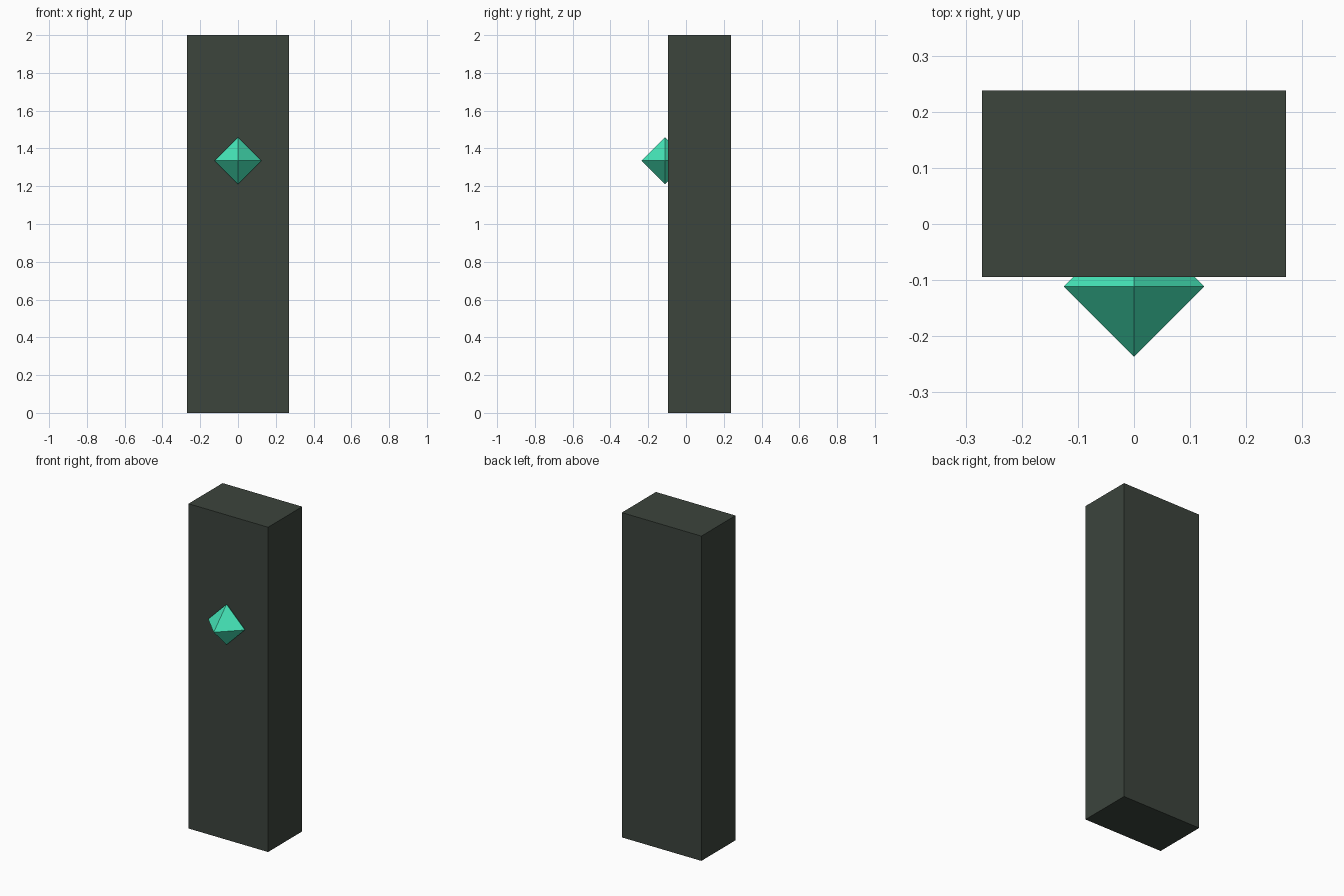
import bpy
import bmesh
from mathutils import Matrix

if "Cube" in bpy.data.objects:
    bpy.data.objects.remove(bpy.data.objects["Cube"])


def add_part(name, bm, color):
    mesh = bpy.data.meshes.new(name)
    bmesh.ops.recalc_face_normals(bm, faces=bm.faces)
    bm.to_mesh(mesh)
    bm.free()
    mat = bpy.data.materials.new(name + "_color")
    mat.diffuse_color = color
    mat.use_nodes = True
    mat.node_tree.nodes["Principled BSDF"].inputs["Base Color"].default_value = mat.diffuse_color
    mesh.materials.append(mat)
    obj = bpy.data.objects.new(name, mesh)
    bpy.context.collection.objects.link(obj)
    return obj


# Tall dark slab
bm = bmesh.new()
bmesh.ops.create_cube(bm, size=1, matrix=Matrix.Diagonal((0.542, 0.332, 2.0, 1)))
pillar = add_part("pillar", bm, (0.045, 0.058, 0.046, 1))
pillar.location = (0, 0.0715, 1.0)

# Octahedral gem, its back point sunk into the slab
bm = bmesh.new()
r = 0.125
rim = [bm.verts.new(p) for p in ((r, 0, 0), (0, r, 0), (-r, 0, 0), (0, -r, 0))]
for z in (r, -r):
    tip = bm.verts.new((0, 0, z))
    for i in range(4):
        bm.faces.new((rim[i], rim[(i + 1) % 4], tip))
gem = add_part("gem", bm, (0.06, 0.79, 0.48, 1))
gem.location = (0, -0.1115, 1.335)
